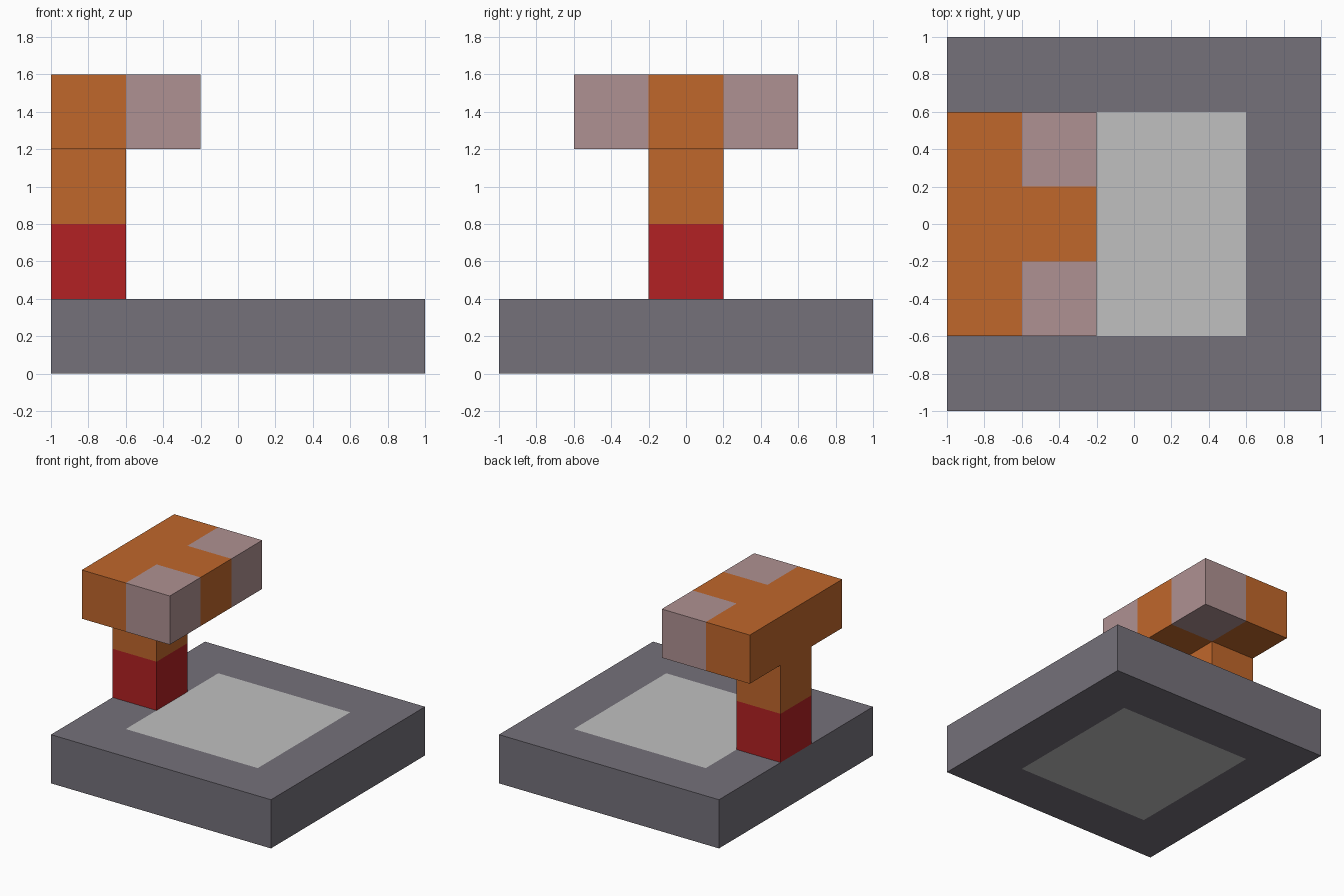
import bpy, bmesh
from mathutils import Vector

cube = bpy.data.objects.get("Cube")
if cube:
    bpy.data.objects.remove(cube, do_unlink=True)


def material(name, rgb):
    """Flat material from 0-255 sRGB values."""
    lin = [((c / 255 + 0.055) / 1.055) ** 2.4 for c in rgb]
    m = bpy.data.materials.new(name)
    m.use_nodes = True
    m.diffuse_color = (*lin, 1)
    m.node_tree.nodes["Principled BSDF"].inputs["Base Color"].default_value = (*lin, 1)
    return m


grey = material("stone grey", (117, 113, 122))
silver = material("silver", (192, 192, 192))
orange = material("orange", (192, 103, 43))
red = material("red", (178, 33, 35))
pink = material("dusty pink", (175, 145, 146))


def block(name, lo, hi, cuts, mats, rule):
    """Box from lo to hi, cut at (axis, value) planes; rule(centre, normal) picks the colour."""
    lo, hi = Vector(lo), Vector(hi)
    mid = (lo + hi) / 2
    bm = bmesh.new()
    bmesh.ops.create_cube(bm, size=1)
    for v in bm.verts:
        v.co = Vector(c * s for c, s in zip(v.co, hi - lo))
    for axis, value in cuts:
        normal, point = Vector(), Vector()
        normal[axis], point[axis] = 1, value - mid[axis]
        bmesh.ops.bisect_plane(bm, geom=bm.verts[:] + bm.edges[:] + bm.faces[:],
                               plane_co=point, plane_no=normal)
    bm.normal_update()
    for f in bm.faces:
        f.material_index = int(rule(f.calc_center_median() + mid, f.normal))
    mesh = bpy.data.meshes.new(name)
    bm.to_mesh(mesh)
    bm.free()
    for m in mats:
        mesh.materials.append(m)
    obj = bpy.data.objects.new(name, mesh)
    obj.location = mid
    bpy.context.collection.objects.link(obj)
    return obj


# Square base slab with a light panel on its top and underside
block("base", (-1, -1, 0), (1, 1, 0.4),
      [(0, -0.6), (0, 0.6), (1, -0.6), (1, 0.6)], [grey, silver],
      lambda c, n: abs(n.z) > 0.5 and max(abs(c.x), abs(c.y)) < 0.6)

# Two-tone post on one edge of the base
block("post", (-1, -0.2, 0.4), (-0.6, 0.2, 1.2),
      [(2, 0.8)], [orange, red], lambda c, n: c.z < 0.8)

# Overhanging head with two pink corner blocks
block("head", (-1, -0.6, 1.2), (-0.2, 0.6, 1.6),
      [(0, -0.6), (1, -0.2), (1, 0.2)], [orange, pink],
      lambda c, n: c.x > -0.6 and abs(c.y) > 0.2)
